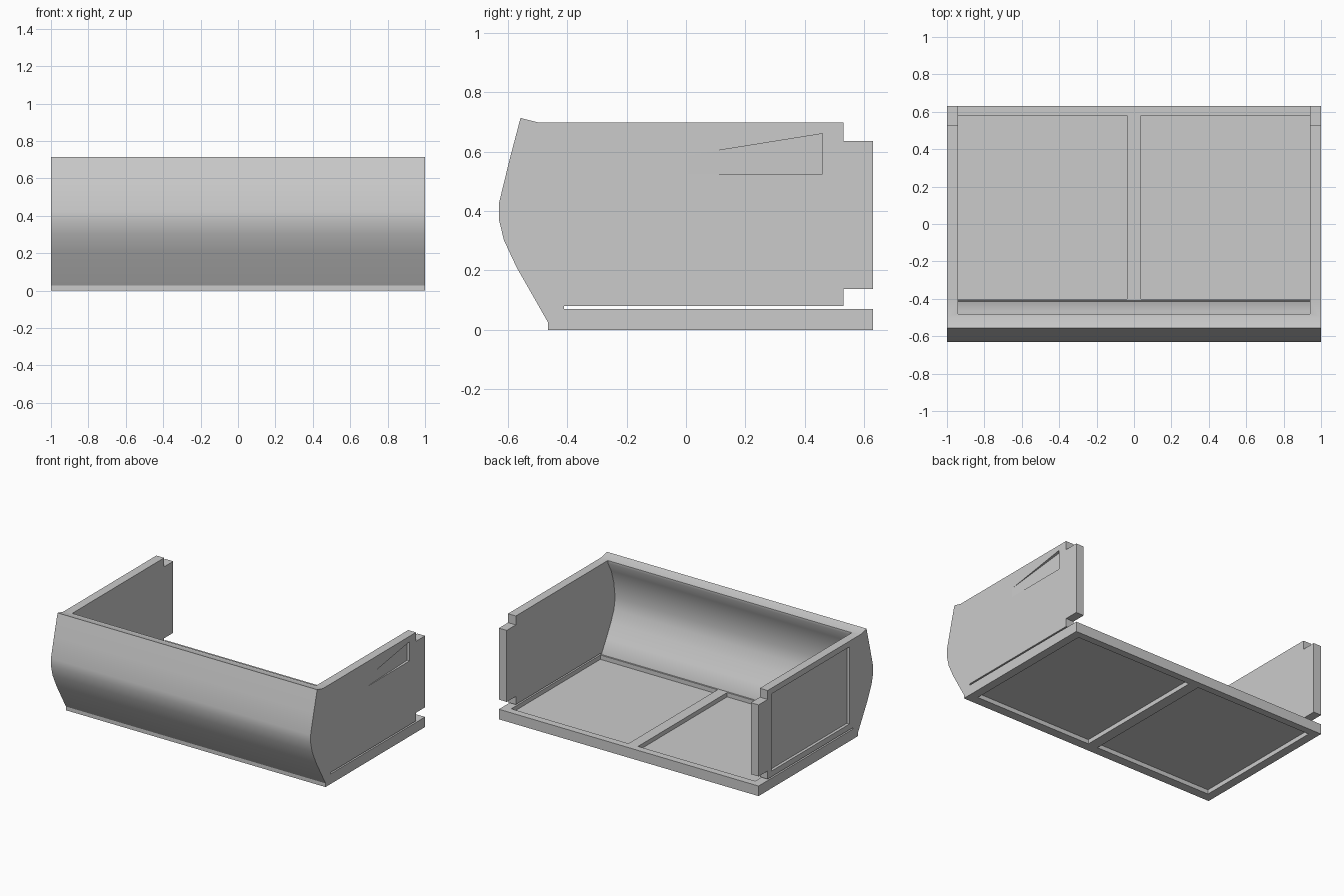
import bpy, bmesh, math

if "Cube" in bpy.data.objects:
    bpy.data.objects.remove(bpy.data.objects["Cube"])


def prism(name, pts, x0, x1):
    """Extrude a (y, z) profile from x0 to x1."""
    bm = bmesh.new()
    face = bm.faces.new([bm.verts.new((x0, y, z)) for y, z in pts])
    out = bmesh.ops.extrude_face_region(bm, geom=[face])
    for v in out["geom"]:
        if isinstance(v, bmesh.types.BMVert):
            v.co.x = x1
    bmesh.ops.recalc_face_normals(bm, faces=bm.faces[:])
    me = bpy.data.meshes.new(name)
    bm.to_mesh(me)
    bm.free()
    ob = bpy.data.objects.new(name, me)
    bpy.context.collection.objects.link(ob)
    return ob


def box(name, x, y, z):
    return prism(name, [(y[0], z[0]), (y[1], z[0]), (y[1], z[1]), (y[0], z[1])], *x)


def activate(ob):
    bpy.ops.object.select_all(action='DESELECT')
    ob.select_set(True)
    bpy.context.view_layer.objects.active = ob


def cut(ob, cutter):
    cutter.hide_render = True
    mod = ob.modifiers.new("cut", 'BOOLEAN')
    mod.operation = 'DIFFERENCE'
    mod.solver = 'EXACT'
    mod.object = cutter
    activate(ob)
    bpy.ops.object.modifier_apply(modifier=mod.name)
    bpy.data.objects.remove(cutter)


# Base frame with a centre bar; thin panels recessed from above and below
base = prism("base_frame", [(-0.465, 0), (0.63, 0), (0.63, 0.07),
                            (-0.41, 0.07), (-0.465, 0.026)], -1, 1)
for x in ((-0.94, -0.037), (0.037, 0.94)):
    for z in ((0.04, 0.2), (-0.2, 0.03)):
        cut(base, box("pocket", x, (-0.4, 0.58), z))

# Side walls, notched at the back corners
wall = [(-0.41, 0.08), (0.53, 0.08), (0.53, 0.137), (0.63, 0.137),
        (0.63, 0.635), (0.53, 0.635), (0.53, 0.697), (-0.41, 0.697)]
left = prism("left_wall", wall, -1, -0.94)
right = prism("right_wall", wall, 0.94, 1)

# Shallow rectangular recess on the outside of the left wall
cut(left, box("left_recess", (-1.1, -0.98), (-0.37, 0.49), (0.12, 0.657)))

# Wedge-shaped grip on the right wall, ramping deeper towards the back
grip = prism("grip", [(0.005, 0.525), (0.46, 0.525), (0.46, 0.66), (0.005, 0.587)], 0.98, 1.1)
for v in grip.data.vertices:
    if v.co.x < 1 and v.co.y < 0.1:
        v.co.x = 0.9995
cut(right, grip)

# Bulged front with solid ends, hollowed between the side walls
outer = [(-0.465, 0.026), (-0.57, 0.21), (-0.613, 0.302), (-0.63, 0.373),
         (-0.63, 0.424), (-0.595, 0.568), (-0.557, 0.713), (-0.495, 0.697),
         (-0.41, 0.697), (-0.41, 0.07)]
inner = [(-0.3, 0), (-0.415, 0), (-0.415, 0.075), (-0.465, 0.16), (-0.515, 0.25),
         (-0.55, 0.33), (-0.563, 0.41), (-0.548, 0.52), (-0.52, 0.61),
         (-0.482, 0.68), (-0.48, 0.8), (-0.3, 0.8)]
front = prism("curved_front", outer, -1, 1)
cut(front, prism("front_hollow", inner, -0.94, 0.94))
activate(front)
bpy.ops.object.shade_smooth_by_angle(angle=math.radians(32))
